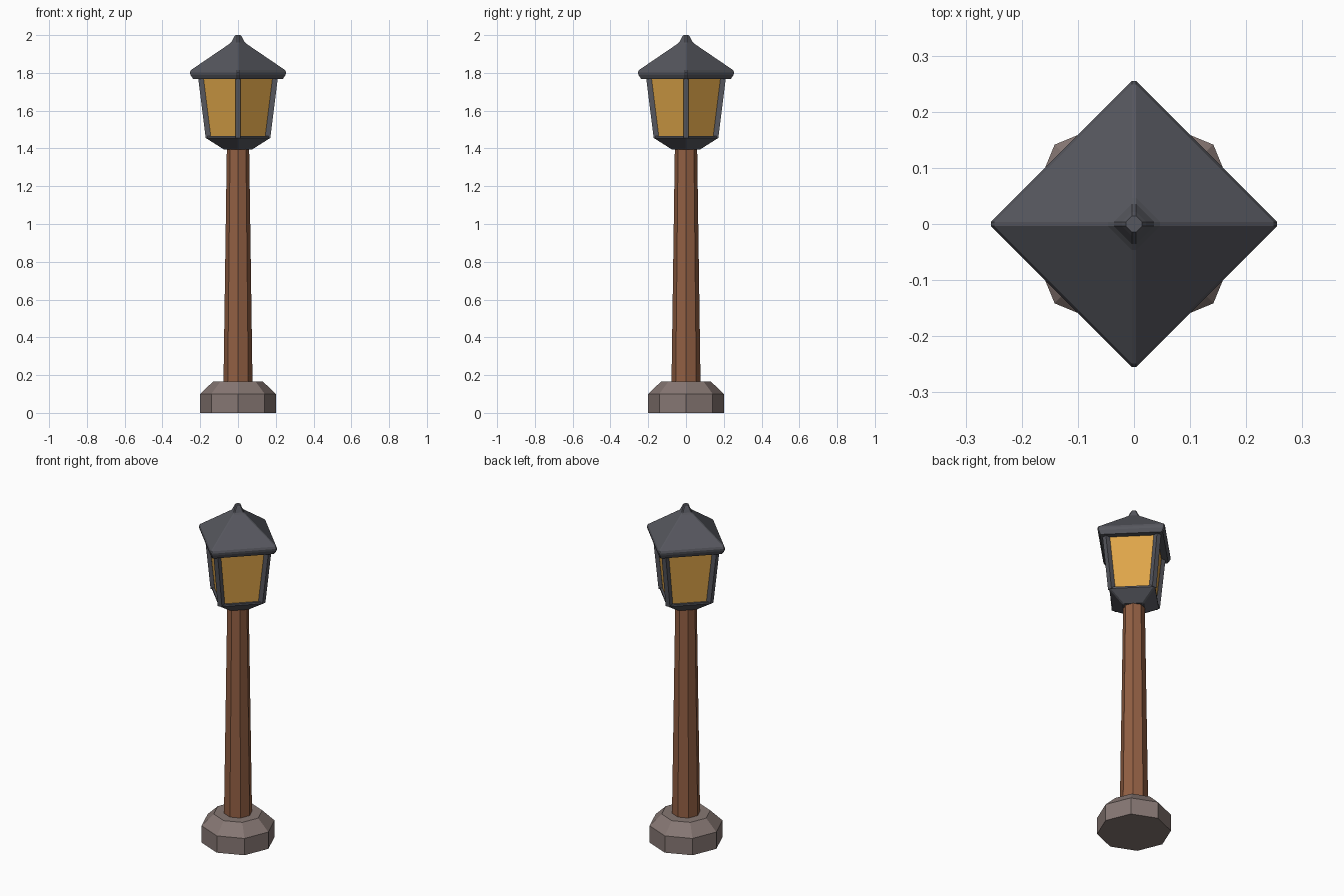
import bpy, bmesh, math
from mathutils import Vector

if "Cube" in bpy.data.objects:
    bpy.data.objects.remove(bpy.data.objects["Cube"])


def material(name, srgb):
    m = bpy.data.materials.new(name)
    lin = [((c / 255 + 0.055) / 1.055) ** 2.4 for c in srgb]
    m.diffuse_color = (*lin, 1)
    m.use_nodes = True
    m.node_tree.nodes["Principled BSDF"].inputs["Base Color"].default_value = m.diffuse_color
    return m


STONE = material("stone", (134, 119, 115))
WOOD = material("brown wood", (146, 95, 67))
METAL = material("dark metal", (86, 87, 94))
GLASS = material("amber glass", (222, 165, 73))


def loft(name, sections, mat):
    """Skin a stack of equal-length point rings and cap both ends."""
    bm = bmesh.new()
    rings = [[bm.verts.new(p) for p in s] for s in sections]
    n = len(rings[0])
    for a, b in zip(rings, rings[1:]):
        for i in range(n):
            j = (i + 1) % n
            bm.faces.new((a[i], a[j], b[j], b[i]))
    bm.faces.new(rings[0][::-1])
    bm.faces.new(rings[-1])
    bmesh.ops.recalc_face_normals(bm, faces=bm.faces)
    mesh = bpy.data.meshes.new(name)
    bm.to_mesh(mesh)
    bm.free()
    mesh.materials.append(mat)
    ob = bpy.data.objects.new(name, mesh)
    bpy.context.collection.objects.link(ob)
    return ob


def turned(name, sides, profile, mat, cut=0.0):
    """Polygonal turning; corners lie on the axes, optionally clipped by cut."""
    sections = []
    for r, z in profile:
        ring = []
        for i in range(sides):
            a = 2 * math.pi * i / sides
            out = Vector((math.cos(a), math.sin(a), 0))
            side = Vector((-out.y, out.x, 0))
            if cut:
                c = min(cut, r * 0.3)
                ring += [out * r - side * c, out * r + side * c]
            else:
                ring.append(out * r)
        sections.append([p + Vector((0, 0, z)) for p in ring])
    return loft(name, sections, mat)


# Stone foot and tapered post, both eight-sided
turned("stone_base", 8, [(0.2, 0), (0.2, 0.1), (0.133, 0.165)], STONE)
turned("post", 8, [(0.077, 0.15), (0.059, 1.41)], WOOD)

# Lantern: cup, glass body and roof with finial, all four-sided
turned("lantern_cup", 4, [(0.075, 1.395), (0.17, 1.455), (0.17, 1.465)], METAL, 0.006)
turned("lantern_glass", 4, [(0.157, 1.46), (0.196, 1.775)], GLASS)
turned("lantern_roof", 4, [(0.238, 1.768), (0.252, 1.79), (0.255, 1.803), (0.249, 1.815),
                           (0.046, 1.953), (0.036, 1.962), (0.021, 1.99), (0.014, 2.0)],
       METAL, 0.004)

# Leaning corner bars
for k in range(4):
    a = math.pi / 2 * k
    out = Vector((math.cos(a), math.sin(a), 0))
    side = Vector((-out.y, out.x, 0))
    sections = []
    for r, z in ((0.157, 1.455), (0.197, 1.775)):
        c = out * r + Vector((0, 0, z))
        sections.append([c + 0.014 * (out * u + side * v)
                         for u, v in ((-1, -1), (1, -1), (1, 1), (-1, 1))])
    loft(f"corner_bar_{k + 1}", sections, METAL)
